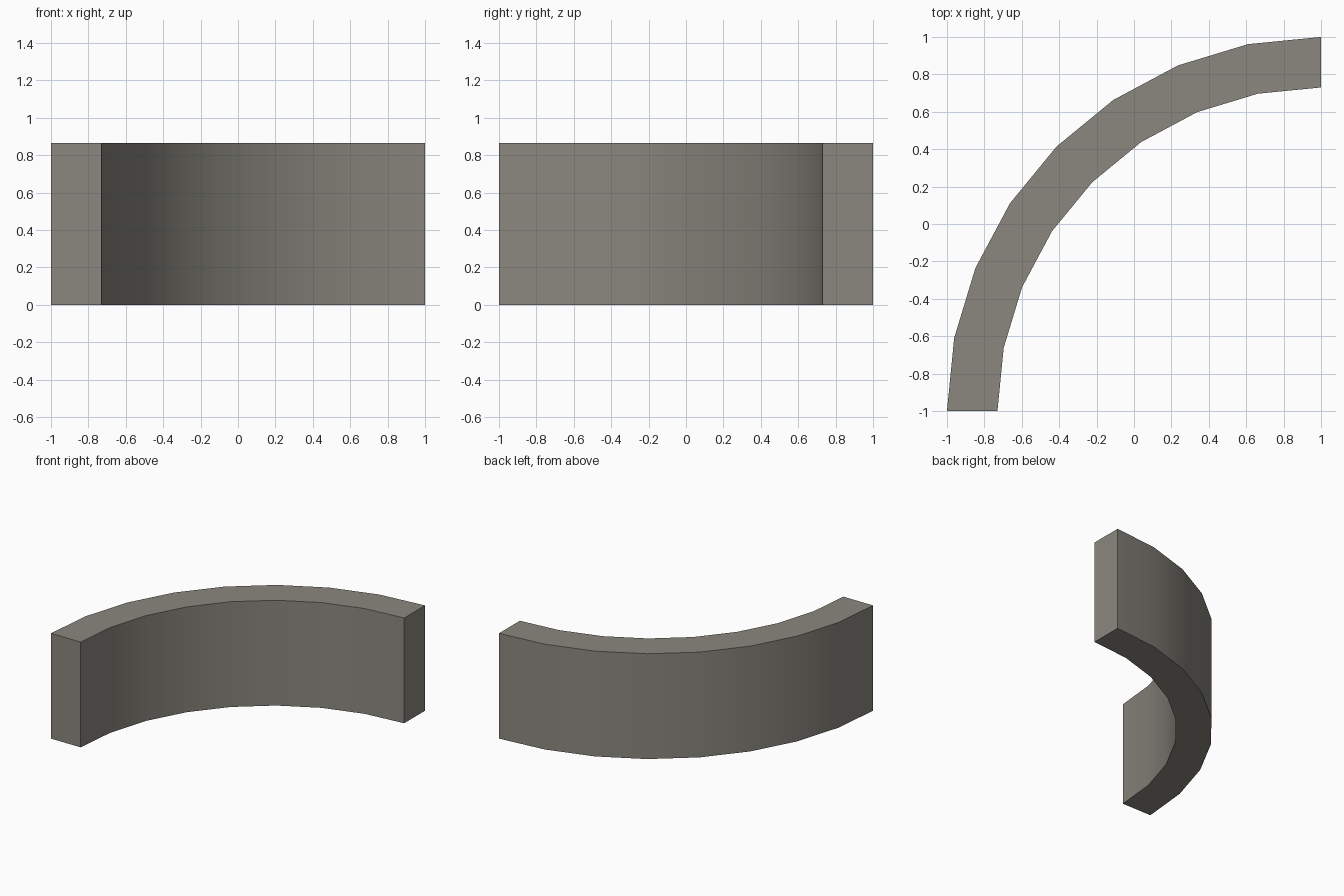
import bpy, bmesh, math

if "Cube" in bpy.data.objects:
    bpy.data.objects.remove(bpy.data.objects["Cube"])

# Quarter-ring wall: arc centred on the front right corner
CX, CY = 1.0, -1.0
R_OUT, R_IN, HEIGHT, SEGMENTS = 2.0, 1.73, 0.865, 8


def arc(radius):
    angles = [math.pi / 2 * (1 + i / SEGMENTS) for i in range(SEGMENTS + 1)]
    return [(CX + radius * math.cos(a), CY + radius * math.sin(a), 0) for a in angles]


# Footprint made of quads between the two arcs, then raised
bm = bmesh.new()
outer = [bm.verts.new(p) for p in arc(R_OUT)]
inner = [bm.verts.new(p) for p in arc(R_IN)]
for i in range(SEGMENTS):
    bm.faces.new((outer[i], outer[i + 1], inner[i + 1], inner[i]))
raised = bmesh.ops.extrude_face_region(bm, geom=bm.faces[:], use_keep_orig=True)
top = [v for v in raised["geom"] if isinstance(v, bmesh.types.BMVert)]
bmesh.ops.translate(bm, verts=top, vec=(0, 0, HEIGHT))
bmesh.ops.recalc_face_normals(bm, faces=bm.faces[:])

mesh = bpy.data.meshes.new("curved_wall")
bm.to_mesh(mesh)
bm.free()
wall = bpy.data.objects.new("curved_wall", mesh)
bpy.context.collection.objects.link(wall)

# Single warm grey stone colour
stone = bpy.data.materials.new("warm grey stone")
stone.diffuse_color = (0.255, 0.242, 0.21, 1)
stone.use_nodes = True
stone.node_tree.nodes["Principled BSDF"].inputs["Base Color"].default_value = stone.diffuse_color
mesh.materials.append(stone)

# Smooth curved sides, sharp rims and ends
bpy.context.view_layer.objects.active = wall
wall.select_set(True)
bpy.ops.object.shade_smooth_by_angle(angle=math.radians(30))
